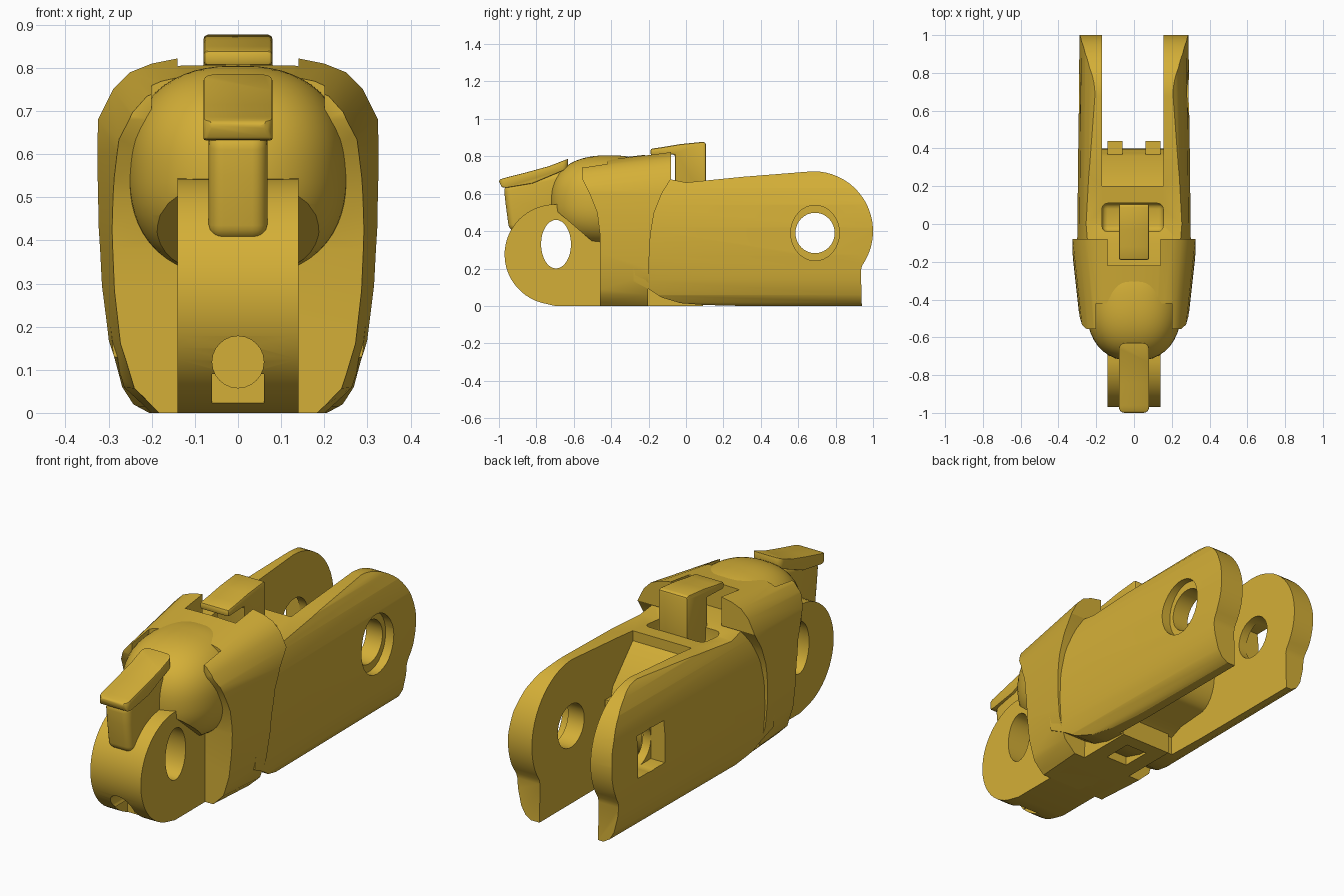
import bpy, bmesh, math

if "Cube" in bpy.data.objects:
    bpy.data.objects.remove(bpy.data.objects["Cube"])

gold = bpy.data.materials.new("gold")
gold.diffuse_color = (0.658, 0.429, 0.038, 1)
gold.use_nodes = True
gold.node_tree.nodes["Principled BSDF"].inputs["Base Color"].default_value = gold.diffuse_color


def finish(name, bm):
    bmesh.ops.recalc_face_normals(bm, faces=bm.faces[:])
    me = bpy.data.meshes.new(name)
    bm.to_mesh(me)
    bm.free()
    me.materials.append(gold)
    ob = bpy.data.objects.new(name, me)
    bpy.context.collection.objects.link(ob)
    return ob


def prism(name, pts, axis, a, b, end=(1, 1)):
    """Extrude (y,z) points along x, (x,z) along y or (x,y) along z; 'end' scales the far end."""
    bm = bmesh.new()

    def ring(t, s):
        out = []
        for u, v in pts:
            u, v = u * s[0], v * s[1]
            co = {'x': (t, u, v), 'y': (u, t, v), 'z': (u, v, t)}[axis]
            out.append(bm.verts.new(co))
        return out
    r0, r1 = ring(a, (1, 1)), ring(b, end)
    bm.faces.new(r0)
    bm.faces.new(r1)
    n = len(pts)
    for i in range(n):
        bm.faces.new((r0[i], r0[(i + 1) % n], r1[(i + 1) % n], r1[i]))
    return finish(name, bm)


def box(name, x0, x1, y0, y1, z0, z1):
    return prism(name, [(x0, y0), (x1, y0), (x1, y1), (x0, y1)], 'z', z0, z1)


def arc(cx, cy, rx, ry, a0, a1, n):
    return [(cx + rx * math.cos(math.radians(a0 + (a1 - a0) * i / n)),
             cy + ry * math.sin(math.radians(a0 + (a1 - a0) * i / n))) for i in range(n + 1)]


def ellipse(cx, cy, rx, ry, n=32):
    return arc(cx, cy, rx, ry, 0, 360, n)[:-1]


def mirrored(half):
    return half + [(-x, z) for x, z in reversed(half) if x > 0]


def apply(ob, mod):
    bpy.context.view_layer.objects.active = ob
    bpy.ops.object.modifier_apply(modifier=mod.name)


def boolean(ob, other, op='DIFFERENCE'):
    m = ob.modifiers.new("cut", 'BOOLEAN')
    m.operation, m.solver, m.object = op, 'EXACT', other
    apply(ob, m)
    bpy.data.objects.remove(other, do_unlink=True)


def bevel(ob, width, segs=3, angle=40):
    m = ob.modifiers.new("round", 'BEVEL')
    m.width, m.segments, m.limit_method = width, segs, 'ANGLE'
    m.angle_limit = math.radians(angle)
    apply(ob, m)


# front tongue with pivot hole, cord hole and slot
tongue = prism("front_tongue",
               [(-0.3, 0), (-0.70, 0)] + arc(-0.70, 0.275, 0.27, 0.268, 260, 90, 26)
               + [(-0.6, 0.55), (-0.3, 0.55)], 'x', -0.14, 0.14)
boolean(tongue, prism("c", ellipse(-0.695, 0.33, 0.08, 0.13), 'x', -1, 1))
boolean(tongue, box("c", -0.06, 0.06, -1.2, -0.79, -0.1, 0.09))
boolean(tongue, prism("c", ellipse(0, 0.118, 0.06, 0.06, 24), 'y', -1.2, -0.45))

# collar: tapering rounded band, trimmed to its side outline
band = mirrored([(0.0, 0.825), (0.14, 0.822), (0.20, 0.81), (0.25, 0.79), (0.29, 0.75), (0.325, 0.68),
                 (0.333, 0.58), (0.335, 0.45), (0.328, 0.30), (0.312, 0.17), (0.275, 0.06), (0.21, 0.0)])
collar = prism("collar", band, 'y', -0.08, -0.62, (0.82, 0.92))
boolean(collar, prism("c", [(-0.46, -0.1), (-0.46, 0.38), (-0.475, 0.5), (-0.515, 0.6), (-0.555, 0.68),
                            (-0.555, 1), (-0.08, 1), (-0.08, 0.68), (-0.13, 0.6), (-0.17, 0.5),
                            (-0.19, 0.38), (-0.20, 0.2), (-0.205, -0.1)], 'x', -1, 1), 'INTERSECT')
boolean(collar, box("c", -0.14, 0.14, -0.22, 0.1, 0.63, 1))
boolean(collar, box("c", -0.2, 0.2, -0.9, -0.42, 0.4, 1))

# rounded hood over the tongue
bm = bmesh.new()
bmesh.ops.create_uvsphere(bm, u_segments=48, v_segments=32, radius=1)
for v in bm.verts:
    k = sum(abs(c) ** 2.4 for c in v.co) ** (-1 / 2.4)
    v.co = (v.co.x * k * 0.255, -0.41 + v.co.y * k * 0.315, 0.56 + v.co.z * k * 0.245)
hood = finish("hood", bm)
boolean(hood, prism("c", [(-0.8, 0.60), (-0.46, 0.31), (-0.3, 0.31), (-0.3, 1), (-0.8, 1)], 'x', -1, 1),
        'INTERSECT')

# rear body: rounded section trimmed to its side outline
section = mirrored([(0.0, 0.76), (0.17, 0.75), (0.21, 0.725), (0.245, 0.685), (0.27, 0.63), (0.292, 0.54),
                    (0.303, 0.42), (0.302, 0.27), (0.29, 0.14), (0.27, 0.06), (0.245, 0.02), (0.21, 0.0)])
body = prism("rear_body", section, 'y', -0.3, 1.05, (0.95, 1))
outline = [(-0.28, 0.13), (-0.2, 0.09), (-0.13, 0.045), (-0.03, 0.015), (0.1, 0.005), (0.3, 0),
           (0.94, 0), (0.935, 0.19)] + arc(0.68, 0.40, 0.32, 0.32, -35, 90, 20) + \
          [(0.3, 0.69), (0.0, 0.66), (-0.1, 0.68), (-0.28, 0.68)]
boolean(body, prism("c", outline, 'x', -1, 1), 'INTERSECT')
# gap between the two side arms, leaving a sloped and rounded core
gap = [(0.2, 0.9), (0.2, 0.63), (0.36, 0.46)] + arc(0.29, 0.30, 0.11, 0.16, 40, -80, 10) + \
      [(0.15, 0.13), (0.08, 0.1), (0.08, -0.1), (1.2, -0.1), (1.2, 0.9)]
boolean(body, prism("c", gap, 'x', -0.17, 0.155))
# tray around the rear peg
tray = box("c", -0.17, 0.155, -0.04, 0.11, 0.58, 0.9)
bevel(tray, 0.03)
boolean(body, tray)
# pivot hole, round counterbore on one arm and square pocket on the other
boolean(body, prism("c", ellipse(0.69, 0.39, 0.105, 0.108), 'x', -1, 1))
boolean(body, prism("c", ellipse(0.69, 0.39, 0.13, 0.148), 'x', 0.245, 1))
boolean(body, box("c", -1, -0.215, 0.585, 0.795, 0.285, 0.495))

# bottom strip with cord pockets
strip = box("bottom_strip", -0.14, 0.14, -0.3, 0.09, 0, 0.2)
boolean(strip, box("c", -0.06, 0.06, -0.13, 0.02, -0.1, 0.12))

# small stops at the end of the core
for x0, x1 in ((-0.14, -0.06), (0.06, 0.14)):
    box("core_stop", x0, x1, 0.30, 0.44, 0.27, 0.43)

# rear peg: stem and overhanging cap in one profile
rear = prism("rear_peg", [(-0.06, 0.55), (0.107, 0.55), (0.107, 0.872), (0.09, 0.877), (-0.03, 0.865),
                          (-0.12, 0.85), (-0.19, 0.84), (-0.19, 0.805), (-0.06, 0.81)], 'x', -0.08, 0.08)
bevel(rear, 0.01, 2)

# front peg: stem blending into the hood
stem = prism("front_peg_stem", [(-0.975, 0.645), (-0.965, 0.55), (-0.945, 0.40), (-0.80, 0.40),
                                (-0.74, 0.50), (-0.62, 0.52), (-0.62, 0.73), (-0.80, 0.69)],
             'x', -0.068, 0.068)
bevel(stem, 0.035, 5, 60)

# front peg cap: sloping plate with rounded plan
cap = prism("front_peg_cap", [(-1.0, 0.665), (-0.985, 0.635), (-0.96, 0.632), (-0.82, 0.655),
                              (-0.63, 0.735), (-0.63, 0.787), (-0.73, 0.748), (-0.85, 0.715),
                              (-0.96, 0.687), (-0.995, 0.677)], 'x', -0.08, 0.08)
plan = box("c", -0.08, 0.08, -1.0, -0.63, 0.5, 0.9)
bevel(plan, 0.03, 4)
for v in plan.data.vertices:  # keep only the plan rounding, full height
    v.co.z = 0.7 + (v.co.z - 0.7) * 3
boolean(cap, plan, 'INTERSECT')
bevel(cap, 0.006, 2, 50)

# smooth curved faces, keep creases sharp
for ob in bpy.context.scene.objects:
    ob.select_set(True)
    bpy.context.view_layer.objects.active = ob
bpy.ops.object.shade_smooth_by_angle(angle=math.radians(30))
